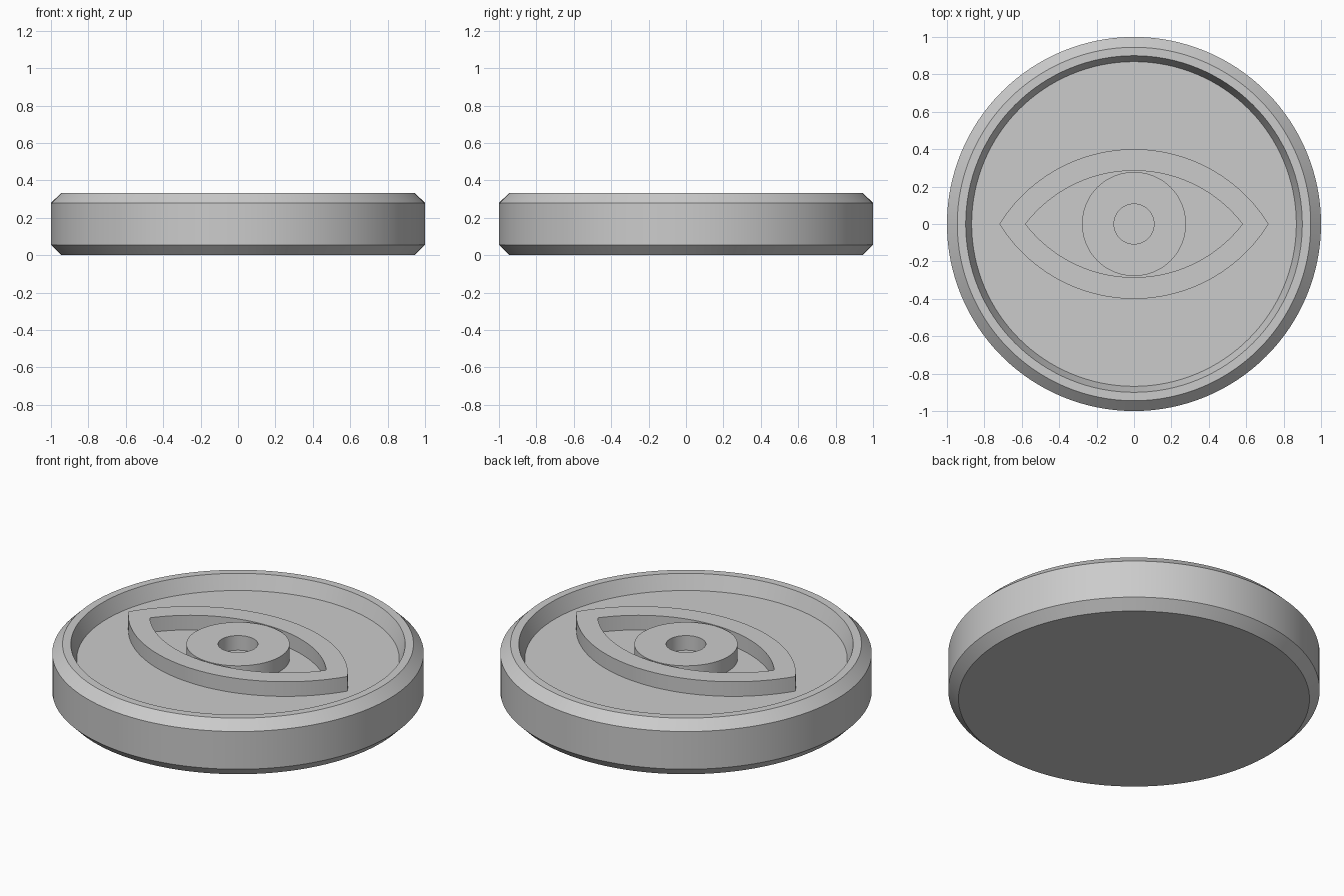
import bpy, bmesh, math

cube = bpy.data.objects.get("Cube")
if cube:
    bpy.data.objects.remove(cube, do_unlink=True)

TOP, FLOOR = 0.333, 0.246
SINK = FLOOR - 0.02          # raised parts reach slightly below the floor
SEGMENTS = 128

grey = bpy.data.materials.new("plain grey")
grey.use_nodes = True
grey.diffuse_color = (0.6, 0.6, 0.6, 1)
grey.node_tree.nodes["Principled BSDF"].inputs["Base Color"].default_value = (0.6, 0.6, 0.6, 1)


def finish(bm, name):
    """Turn a bmesh into a smooth-shaded object with sharp edges kept."""
    bmesh.ops.remove_doubles(bm, verts=bm.verts, dist=1e-5)
    bmesh.ops.recalc_face_normals(bm, faces=bm.faces)
    mesh = bpy.data.meshes.new(name)
    bm.to_mesh(mesh)
    bm.free()
    mesh.materials.append(grey)
    obj = bpy.data.objects.new(name, mesh)
    bpy.context.collection.objects.link(obj)
    bpy.ops.object.select_all(action='DESELECT')
    obj.select_set(True)
    bpy.context.view_layer.objects.active = obj
    bpy.ops.object.shade_smooth_by_angle(angle=math.radians(30))
    return obj


def lathe(name, profile, closed=False):
    """Revolve (radius, z) points about z; open profiles get flat end caps."""
    bm = bmesh.new()
    rings = []
    for r, z in profile:
        rings.append([bm.verts.new((r * math.cos(a), r * math.sin(a), z))
                      for a in (math.tau * i / SEGMENTS for i in range(SEGMENTS))])
    pairs = list(zip(rings, rings[1:]))
    if closed:
        pairs.append((rings[-1], rings[0]))
    else:
        bm.faces.new(rings[0])
        bm.faces.new(rings[-1])
    for low, high in pairs:
        for i in range(SEGMENTS):
            j = (i + 1) % SEGMENTS
            bm.faces.new((low[i], low[j], high[j], high[i]))
    return finish(bm, name)


def lens(radius, drop, steps=48):
    """Almond outline made of two mirrored arcs centred at y = -drop and +drop."""
    half = math.acos(drop / radius)
    arc = []
    for i in range(steps):
        a = half - 2 * half * i / steps
        arc.append((-radius * math.sin(a), radius * math.cos(a) - drop))
    return arc + [(-x, -y) for x, y in arc]


# Chamfered disc with a raised rim and a recessed floor
lathe("disc_body", [(0.945, 0), (1, 0.055), (1, 0.279), (0.945, TOP),
                    (0.9, TOP), (0.868, FLOOR)])

# Raised almond outline, from two concentric pairs of arcs
bm = bmesh.new()
loops = [[bm.verts.new((x, y, z)) for x, y in lens(r, 0.448)]
         for r, z in ((0.848, SINK), (0.848, TOP), (0.733, TOP), (0.733, SINK))]
count = len(loops[0])
for k in range(4):
    a, b = loops[k], loops[(k + 1) % 4]
    for i in range(count):
        j = (i + 1) % count
        bm.faces.new((a[i], a[j], b[j], b[i]))
finish(bm, "eye_outline")

# Iris ring with an open pupil
lathe("iris_ring", [(0.278, SINK), (0.278, TOP), (0.107, TOP), (0.107, SINK)], closed=True)
